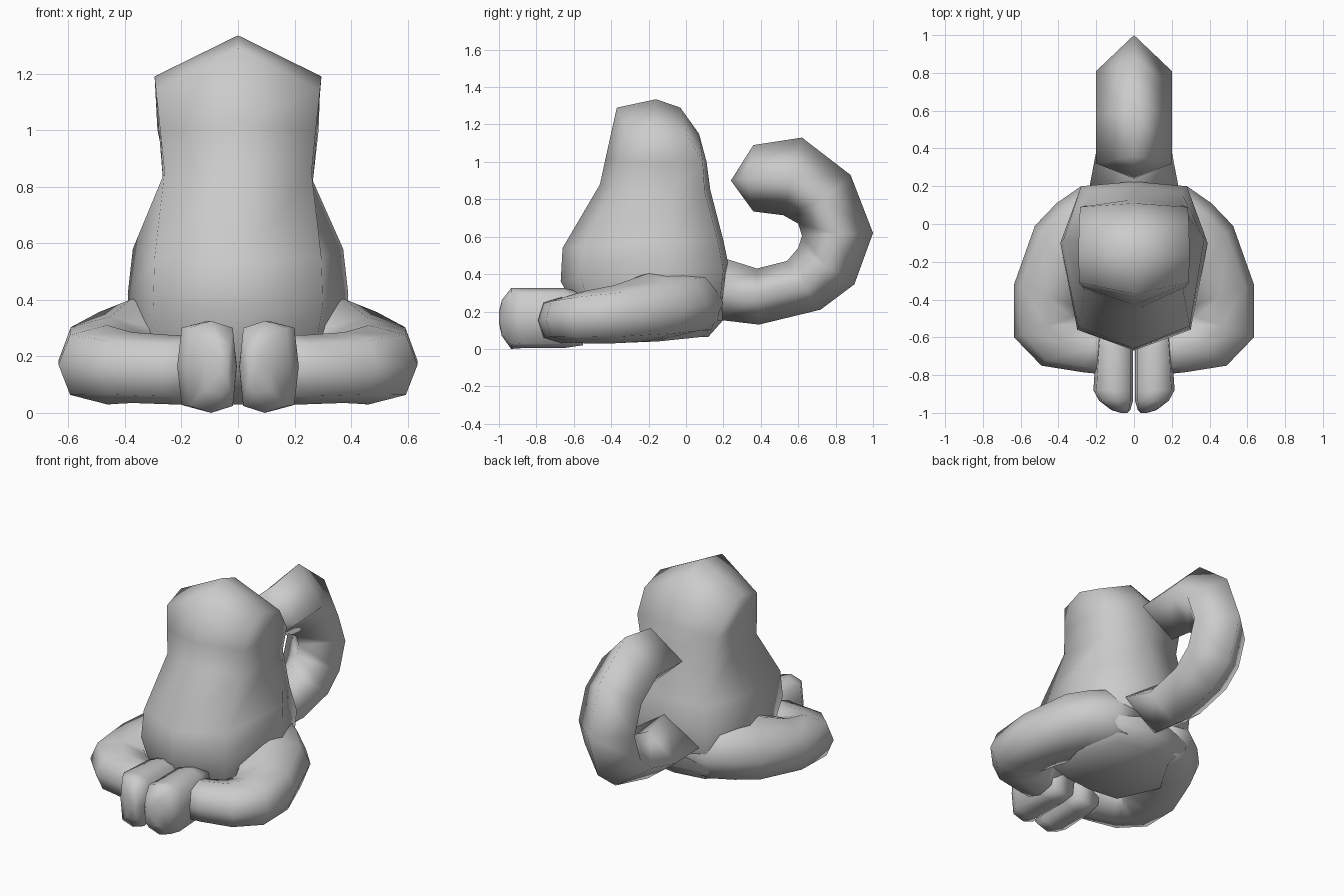
import bpy, bmesh

if "Cube" in bpy.data.objects:
    bpy.data.objects.remove(bpy.data.objects["Cube"])


def finish(bm, name, mirror=False):
    bmesh.ops.recalc_face_normals(bm, faces=bm.faces)
    for f in bm.faces:
        f.smooth = True
    me = bpy.data.meshes.new(name)
    bm.to_mesh(me)
    bm.free()
    ob = bpy.data.objects.new(name, me)
    bpy.context.collection.objects.link(ob)
    if mirror:
        mod = ob.modifiers.new("mirror", "MIRROR")
        mod.use_mirror_merge = False
    return ob


def loft(rings, cap_end=True):
    bm = bmesh.new()
    vs = [[bm.verts.new(p) for p in r] for r in rings]
    n = len(vs[0])
    for a, b in zip(vs, vs[1:]):
        for i in range(n):
            j = (i + 1) % n
            bm.faces.new((a[i], a[j], b[j], b[i]))
    bm.faces.new(vs[0])
    if cap_end:
        bm.faces.new(vs[-1])
    return bm, vs


# Torso: eight-sided rings, from front ridge around the side to the back
def torso_ring(f, fc, m, bc, b):
    half = [fc, m, bc]
    return ([(0, *f)] + half + [(0, *b)]
            + [(-x, y, z) for x, y, z in reversed(half)])


rings = [torso_ring(*r) for r in [
    ((-.42, .03), (.2, -.4, .03), (.33, -.15, .04), (.2, .09, .065), (.12, .065)),
    ((-.55, .15), (.26, -.5, .15), (.37, -.12, .15), (.27, .17, .15), (.195, .15)),
    ((-.67, .36), (.3, -.56, .38), (.39, -.1, .42), (.28, .2, .42), (.225, .46)),
    ((-.66, .54), (.295, -.54, .55), (.372, -.08, .58), (.25, .17, .58), (.2, .58)),
    ((-.46, .88), (.26, -.35, .85), (.265, -.1, .82), (.25, .1, .84), (.13, .85)),
    ((-.43, 1.02), (.275, -.33, 1.0), (.28, -.12, 1.0), (.285, .09, 1.0), (.11, 1.0)),
    ((-.37, 1.29), (.29, -.31, 1.14), (.295, -.16, 1.19), (.29, .01, 1.14), (.07, 1.15)),
]]
bm, vs = loft(rings, cap_end=False)
top = vs[-1]
peak = bm.verts.new((0, -.16, 1.335))
rear = bm.verts.new((0, -.03, 1.29))
for fc, m, bc in ((top[1], top[2], top[3]), (top[7], top[6], top[5])):
    bm.faces.new((top[0], fc, m, peak))
    bm.faces.new((peak, m, bc, rear))
    bm.faces.new((rear, bc, top[4]))
finish(bm, "torso")

# Curled tail: diamond section between outer and inner profile points
rings = []
for oy, oz, iy, iz, w in [
    (.18, .155, .22, .48, .235), (.39, .13, .38, .43, .2), (.72, .21, .54, .47, .2),
    (.9, .345, .6, .54, .2), (1.0, .62, .62, .605, .2), (.88, .93, .6, .67, .2),
    (.62, 1.13, .52, .715, .2), (.36, 1.09, .36, .735, .2),
]:
    my, mz = (oy + iy) / 2, (oz + iz) / 2
    if oy == .36:
        my = .32
    rings.append([(0, oy, oz), (w, my, mz), (0, iy, iz), (-w, my, mz)])
bm, vs = loft(rings, cap_end=False)
tip = bm.verts.new((0, .24, .9))
for i in range(4):
    bm.faces.new((vs[-1][i], vs[-1][(i + 1) % 4], tip))
finish(bm, "tail")


# Rounded octagon section spanning outer to inner point and low to high z
def octagon(ox, oy, ix, iy, lo, hi, d=.76, e=0.0):
    unit = [(1, 0), (d, d), (e, 1), (-d, d), (-1, 0), (-d, -d), (e, -1), (d, -d)]
    cx, cy, cz = (ox + ix) / 2, (oy + iy) / 2, (lo + hi) / 2
    hx, hy, hz = (ox - ix) / 2, (oy - iy) / 2, (hi - lo) / 2
    return [(cx + u * hx, cy + u * hy, cz + v * hz) for u, v in unit]


# Folded legs: thigh sweeping out to the knee and back in
leg = [
    (.1, .2, .1, -.3, .07, .42), (.28, .2, .16, -.34, .06, .43),
    (.41, .11, .2, -.38, .05, .42), (.525, -.01, .24, -.42, .04, .4),
    (.635, -.32, .27, -.45, .03, .34), (.635, -.6, .29, -.48, .03, .31),
    (.49, -.75, .26, -.5, .035, .285), (.27, -.785, .19, -.53, .03, .275),
    (.12, -.8, .1, -.55, .03, .28),
]
bm, vs = loft([octagon(*r) for r in leg])
finish(bm, "leg", mirror=True)

# Feet: blunt blocks side by side
foot = [
    (.19, -.55, .008, -.55, .02, .3), (.2, -.65, .005, -.65, .005, .325),
    (.215, -.88, .004, -.88, .004, .325), (.185, -.935, .005, -.935, .0, .325),
    (.12, -.985, .02, -.985, .07, .26), (.07, -1.0, .035, -1.0, .14, .2),
]
bm, vs = loft([octagon(*r, d=.85) for r in foot])
finish(bm, "foot", mirror=True)
